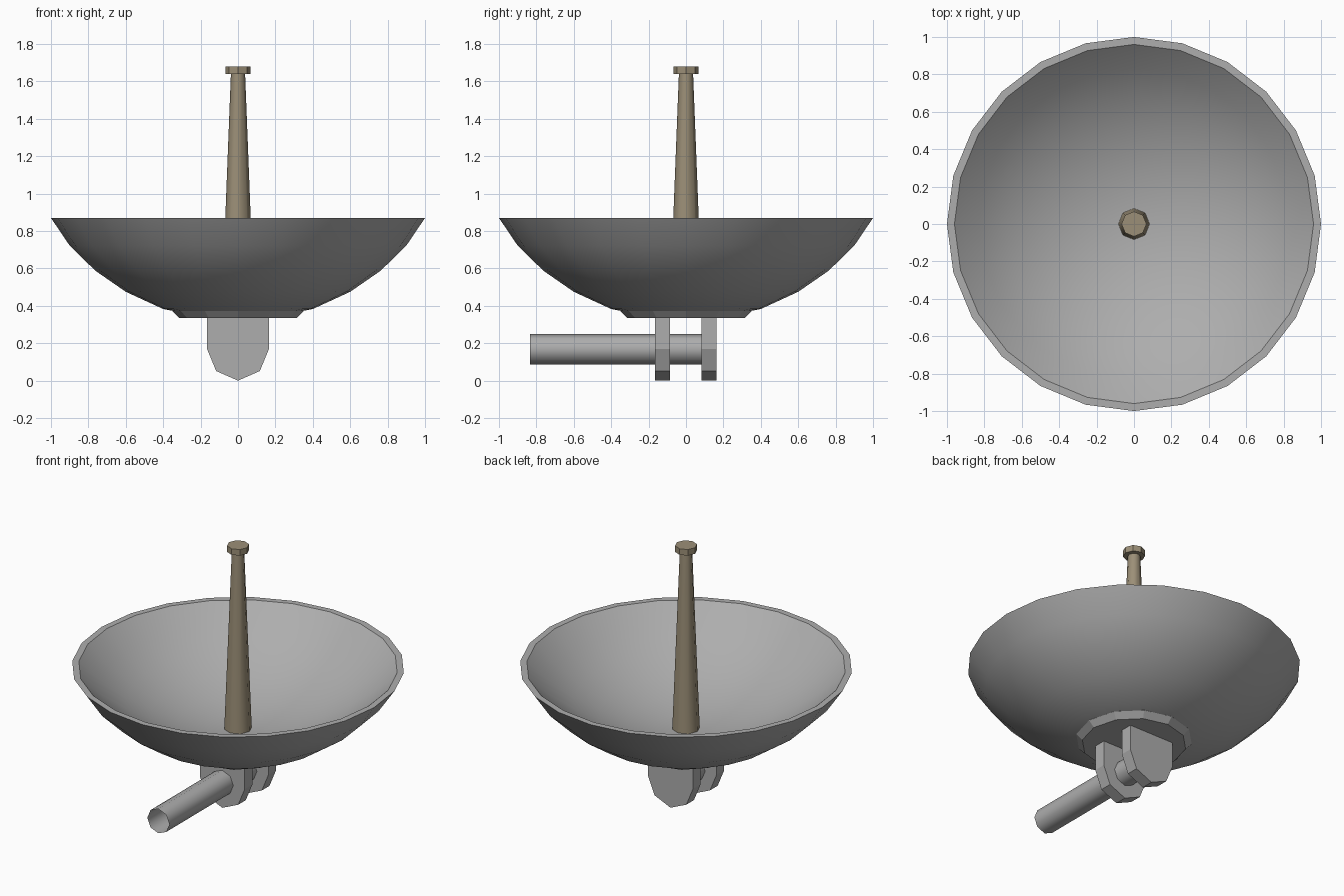
import bpy, bmesh, math

if "Cube" in bpy.data.objects:
    bpy.data.objects.remove(bpy.data.objects["Cube"])


def material(name, rgb):
    m = bpy.data.materials.new(name)
    m.diffuse_color = (*rgb, 1)
    m.use_nodes = True
    m.node_tree.nodes["Principled BSDF"].inputs["Base Color"].default_value = m.diffuse_color
    return m


GREY = material("metal grey", (0.42, 0.42, 0.42))
BROWN = material("dull brown", (0.33, 0.275, 0.185))


def finish(name, bm, mat, smooth=None):
    bmesh.ops.remove_doubles(bm, verts=bm.verts, dist=1e-5)
    mesh = bpy.data.meshes.new(name)
    bm.to_mesh(mesh)
    bm.free()
    mesh.materials.append(mat)
    ob = bpy.data.objects.new(name, mesh)
    bpy.context.collection.objects.link(ob)
    if smooth:
        bpy.ops.object.select_all(action='DESELECT')
        ob.select_set(True)
        bpy.context.view_layer.objects.active = ob
        bpy.ops.object.shade_smooth_by_angle(angle=math.radians(smooth))
    return ob


def lathe(name, profile, sides, mat, smooth=None):
    """Spin (radius, z) points, listed from bottom outside upwards, around z."""
    bm = bmesh.new()
    rings = []
    for r, z in profile:
        if r == 0:
            rings.append([bm.verts.new((0, 0, z))] * sides)
        else:
            rings.append([bm.verts.new((r * math.cos(2 * math.pi * i / sides),
                                        r * math.sin(2 * math.pi * i / sides), z))
                          for i in range(sides)])
    for a, b in zip(rings, rings[1:]):
        for i in range(sides):
            j = (i + 1) % sides
            quad = list(dict.fromkeys((a[i], a[j], b[j], b[i])))
            bm.faces.new(quad)
    return finish(name, bm, mat, smooth)


# Dish: outer bowl, flat rim, shallower inner bowl
outer = [(0, 0.335), (0.2, 0.345), (0.4, 0.383), (0.6, 0.475),
         (0.763, 0.588), (0.9, 0.722), (1.0, 0.87)]
R, half = 1.329, math.asin(0.96 / 1.329)
inner = [(R * math.sin(half * k / 6), 0.46 + R * (1 - math.cos(half * k / 6)))
         for k in range(6, 0, -1)] + [(0, 0.46)]
inner[0] = (0.96, 0.87)
lathe("dish", outer + inner, 24, GREY, 40)

# Base ring under the dish
lathe("base_plate", [(0, 0.335), (0.315, 0.335), (0.352, 0.372), (0.34, 0.39)],
      12, GREY)

# Receiver mast with cap
lathe("mast", [(0.084, 0.46), (0.038, 1.64)], 8, BROWN, 50)
lathe("mast_cap", [(0, 1.64), (0.067, 1.64), (0.067, 1.68), (0, 1.68)], 8, BROWN)

# Two hinge lugs with half-octagon bottoms
for name, y in (("front_lug", -0.165), ("back_lug", 0.083)):
    bm = bmesh.new()
    pts = [(-0.165, 0.345)]
    pts += [(0.165 * math.cos(math.pi + k * math.pi / 4),
             0.168 + 0.165 * math.sin(math.pi + k * math.pi / 4)) for k in range(5)]
    pts += [(0.165, 0.345)]
    face = bm.faces.new([bm.verts.new((x, y, max(z, 0))) for x, z in pts])
    ext = bmesh.ops.extrude_face_region(bm, geom=[face], use_keep_orig=True)
    for v in ext["geom"]:
        if isinstance(v, bmesh.types.BMVert):
            v.co.y += 0.08
    bmesh.ops.recalc_face_normals(bm, faces=bm.faces)
    bm.verts.ensure_lookup_table()
    low = min(v.co.z for v in bm.verts)
    for v in bm.verts:
        if v.co.z < low + 1e-4:
            v.co.z = 0
    finish(name, bm, GREY)

# Open hinge tube running forward through the lugs
tube = lathe("hinge_tube", [(0.081, -0.09), (0.081, 0.835)], 8, GREY, 50)
tube.rotation_euler.x = math.pi / 2
tube.location.z = 0.168
